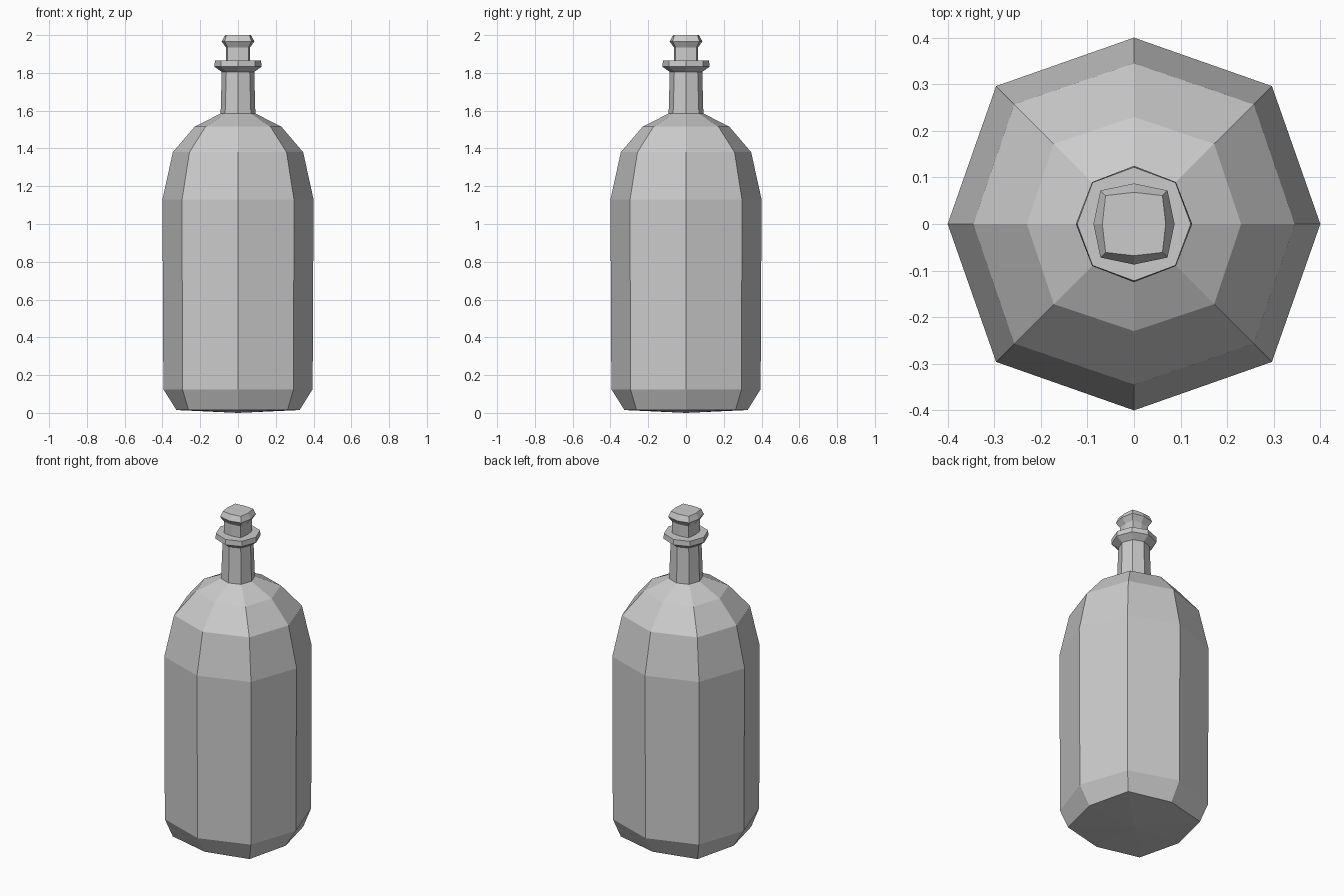
import bpy, bmesh

cube = bpy.data.objects.get("Cube")
if cube:
    bpy.data.objects.remove(cube, do_unlink=True)

grey = bpy.data.materials.new("plain grey")
grey.use_nodes = True
colour = (0.6, 0.6, 0.6, 1)
grey.diffuse_color = colour
grey.node_tree.nodes["Principled BSDF"].inputs["Base Color"].default_value = colour


def octagon_lathe(name, rings, base_z, top_z):
    """Stack eight-sided rings of (height, axis reach, corner reach)."""
    bm = bmesh.new()
    loops = []
    for z, a, c in rings:
        outline = [(a, 0), (c, c), (0, a), (-c, c), (-a, 0), (-c, -c), (0, -a), (c, -c)]
        loops.append([bm.verts.new((x, y, z)) for x, y in outline])
    for low, high in zip(loops, loops[1:]):
        for i in range(8):
            j = (i + 1) % 8
            bm.faces.new((low[i], low[j], high[j], high[i]))
    # Shallow caps meeting at a centre point
    for loop, z in ((loops[0], base_z), (loops[-1], top_z)):
        centre = bm.verts.new((0, 0, z))
        for i in range(8):
            bm.faces.new((loop[i], loop[(i + 1) % 8], centre))
    bmesh.ops.recalc_face_normals(bm, faces=bm.faces)
    mesh = bpy.data.meshes.new(name)
    bm.to_mesh(mesh)
    bm.free()
    mesh.materials.append(grey)
    obj = bpy.data.objects.new(name, mesh)
    bpy.context.collection.objects.link(obj)
    return obj


# Bottle body, shoulders, neck and collar
octagon_lathe("bottle", [
    (0.015, 0.326, 0.262),
    (0.125, 0.395, 0.294),
    (1.13, 0.4, 0.296),
    (1.38, 0.345, 0.257),
    (1.515, 0.23, 0.172),
    (1.585, 0.092, 0.068),
    (1.805, 0.086, 0.062),
    (1.833, 0.125, 0.09),
    (1.865, 0.122, 0.089),
], 0, 1.865)

# Stopper with flared head
octagon_lathe("stopper", [
    (1.85, 0.064, 0.056),
    (1.935, 0.064, 0.056),
    (1.967, 0.087, 0.072),
    (2.0, 0.068, 0.061),
], 1.85, 2.0)
